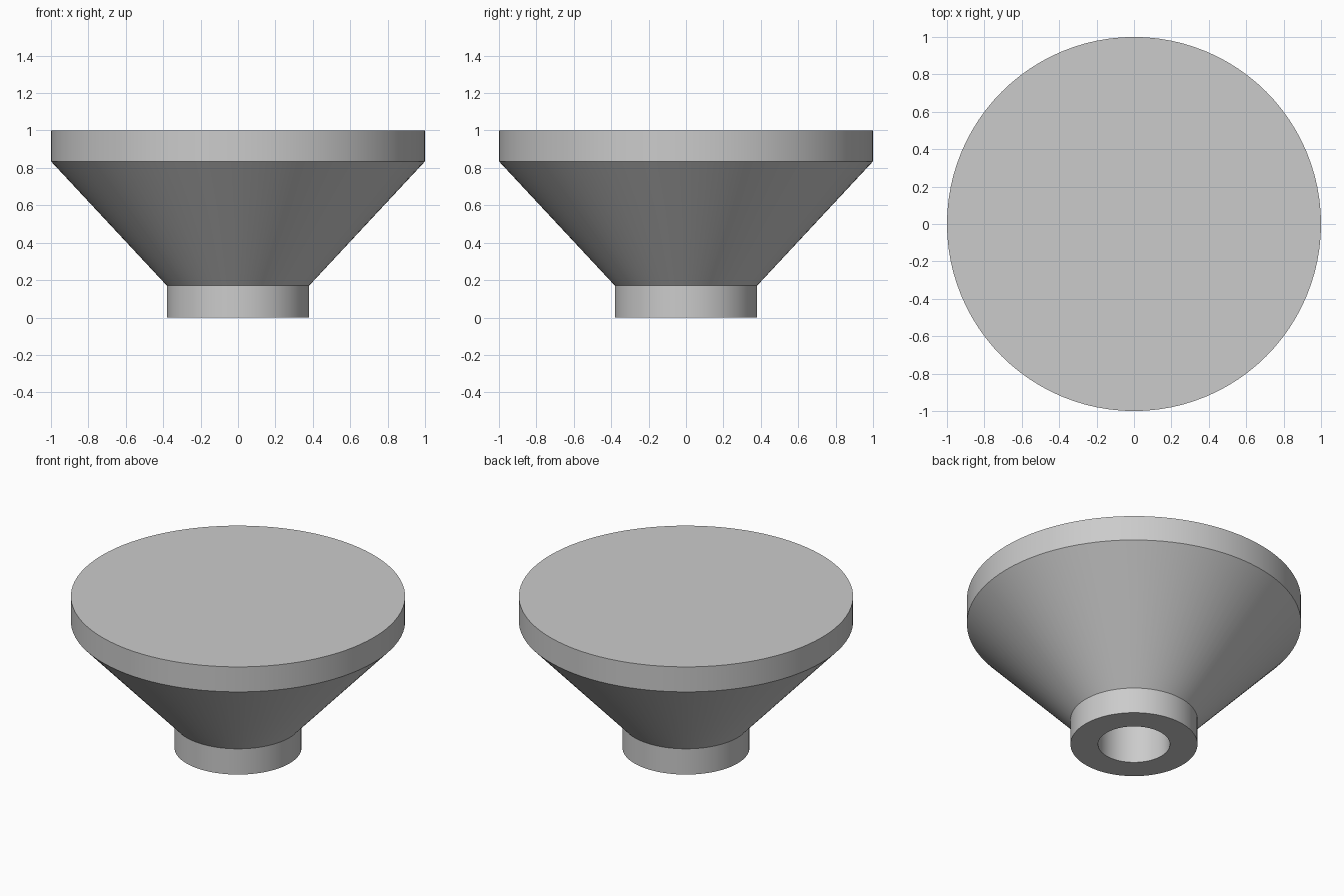
import bpy
import bmesh
import math

cube = bpy.data.objects.get("Cube")
if cube:
    bpy.data.objects.remove(cube, do_unlink=True)

SEGMENTS = 96

# Plain grey material
grey = bpy.data.materials.new("light_grey")
grey.use_nodes = True
colour = (0.6, 0.6, 0.6, 1.0)
grey.diffuse_color = colour
grey.node_tree.nodes["Principled BSDF"].inputs["Base Color"].default_value = colour


def lathe(name, profile):
    """Spin a (radius, z) profile around the z axis; it starts and ends on the axis."""
    bm = bmesh.new()
    verts = [bm.verts.new((r, 0, z)) for r, z in profile]
    edges = [bm.edges.new(pair) for pair in zip(verts, verts[1:])]
    bmesh.ops.spin(bm, geom=verts + edges, cent=(0, 0, 0), axis=(0, 0, 1),
                   angle=math.tau, steps=SEGMENTS, use_merge=True)
    bmesh.ops.remove_doubles(bm, verts=bm.verts, dist=0.0001)
    bmesh.ops.recalc_face_normals(bm, faces=bm.faces)
    mesh = bpy.data.meshes.new(name)
    bm.to_mesh(mesh)
    bm.free()
    mesh.materials.append(grey)
    obj = bpy.data.objects.new(name, mesh)
    bpy.context.collection.objects.link(obj)
    bpy.ops.object.select_all(action="DESELECT")
    obj.select_set(True)
    bpy.context.view_layer.objects.active = obj
    bpy.ops.object.shade_smooth_by_angle(angle=math.radians(30))
    return obj


# Knob: blind bore, collar, flared cone, straight rim and flat top
lathe("flared_knob", [
    (0, 0.5), (0.215, 0.5), (0.215, 0),
    (0.38, 0), (0.38, 0.17),
    (1, 0.835), (1, 1), (0, 1),
])
